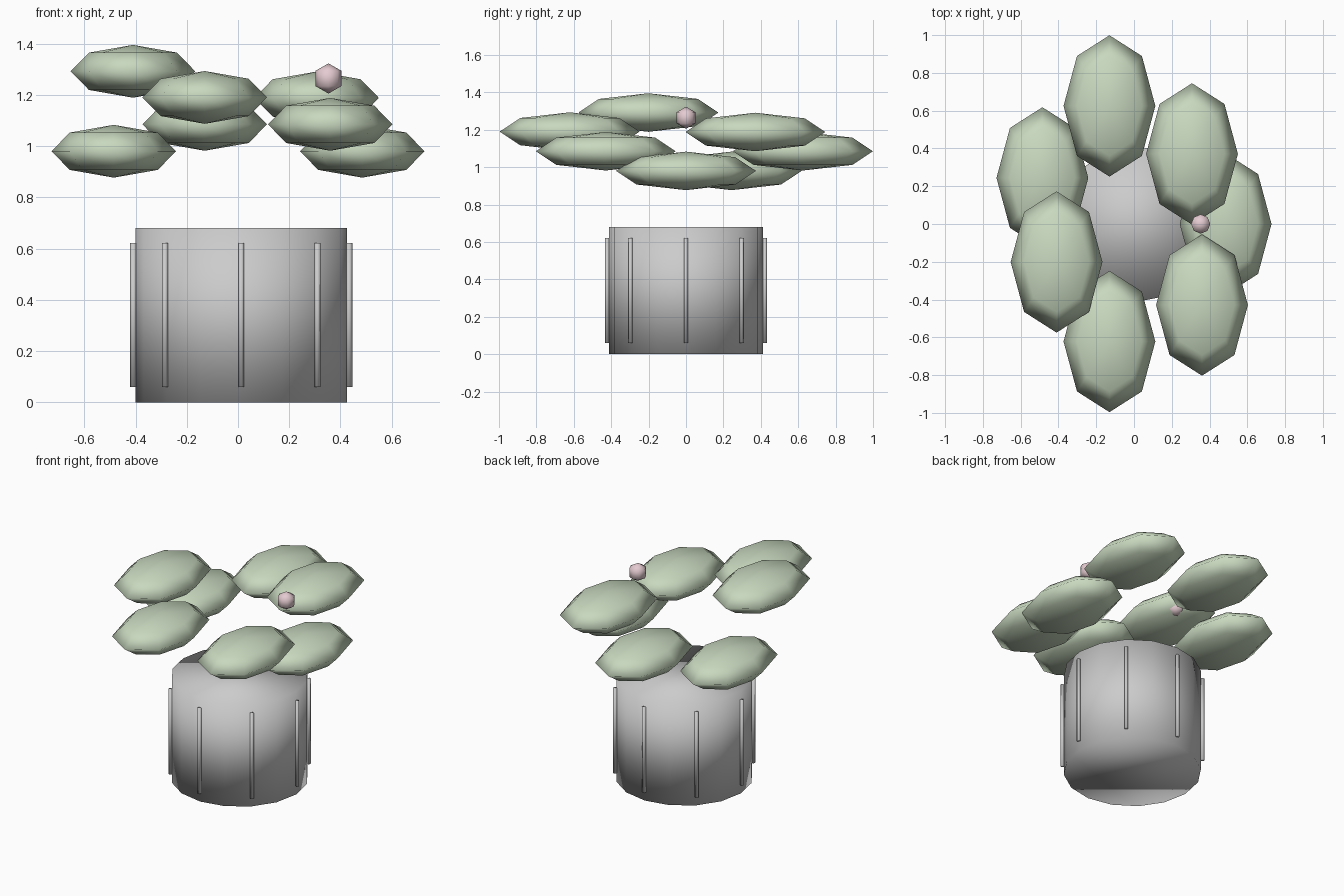
import bpy
from math import radians, cos, sin

if "Cube" in bpy.data.objects:
    bpy.data.objects.remove(bpy.data.objects["Cube"])

CX = 0.0125  # pot axis


def material(name, rgb):
    m = bpy.data.materials.new(name)
    m.diffuse_color = (*rgb, 1)
    m.use_nodes = True
    m.node_tree.nodes["Principled BSDF"].inputs["Base Color"].default_value = m.diffuse_color
    return m


def finish(name, mat=None):
    ob = bpy.context.object
    ob.name = name
    bpy.ops.object.transform_apply(location=False, rotation=True, scale=True)
    bpy.ops.object.shade_smooth()
    if mat:
        ob.data.materials.append(mat)
    return ob


def cylinder(name, sides, radius, z0, z1, x, y, turn=0):
    bpy.ops.mesh.primitive_cylinder_add(vertices=sides, radius=radius, depth=z1 - z0,
                                        location=(x, y, (z0 + z1) / 2), rotation=(0, 0, turn))
    return finish(name)


def ball(name, segments, rings, center, size, mat):
    bpy.ops.mesh.primitive_uv_sphere_add(segments=segments, ring_count=rings,
                                         radius=1, location=center)
    bpy.context.object.scale = size
    return finish(name, mat)


leaf_green = material("leaf_green", (0.58, 0.69, 0.52))
flower_pink = material("flower_pink", (0.78, 0.60, 0.64))

# Pot body
cylinder("pot", 16, 0.4125, 0, 0.68, CX, 0)

# Thin vertical ribs around the pot
for i in range(8):
    a = radians(45 * i)
    cylinder(f"pot_rib_{i + 1}", 6, 0.0125, 0.06, 0.622,
             CX + 0.421 * cos(a), 0.421 * sin(a), a + radians(90))

# Ring of fat leaves at staggered heights
leaves = [(0.485, 0.0, 0.98), (0.307, 0.371, 1.188), (-0.13, 0.625, 1.085),
          (-0.485, 0.244, 0.98), (-0.41, -0.201, 1.292), (-0.13, -0.622, 1.19),
          (0.36, -0.429, 1.085)]
for i, c in enumerate(leaves):
    ball(f"leaf_{i + 1}", 8, 4, c, (0.243, 0.374, 0.103), leaf_green)

# Two small round flowers, one mostly tucked into a leaf
for side, x in (("right", 0.353), ("left", -0.328)):
    ball(f"flower_{side}", 8, 3, (x, 0, 1.264), (0.059, 0.059, 0.059), flower_pink)
